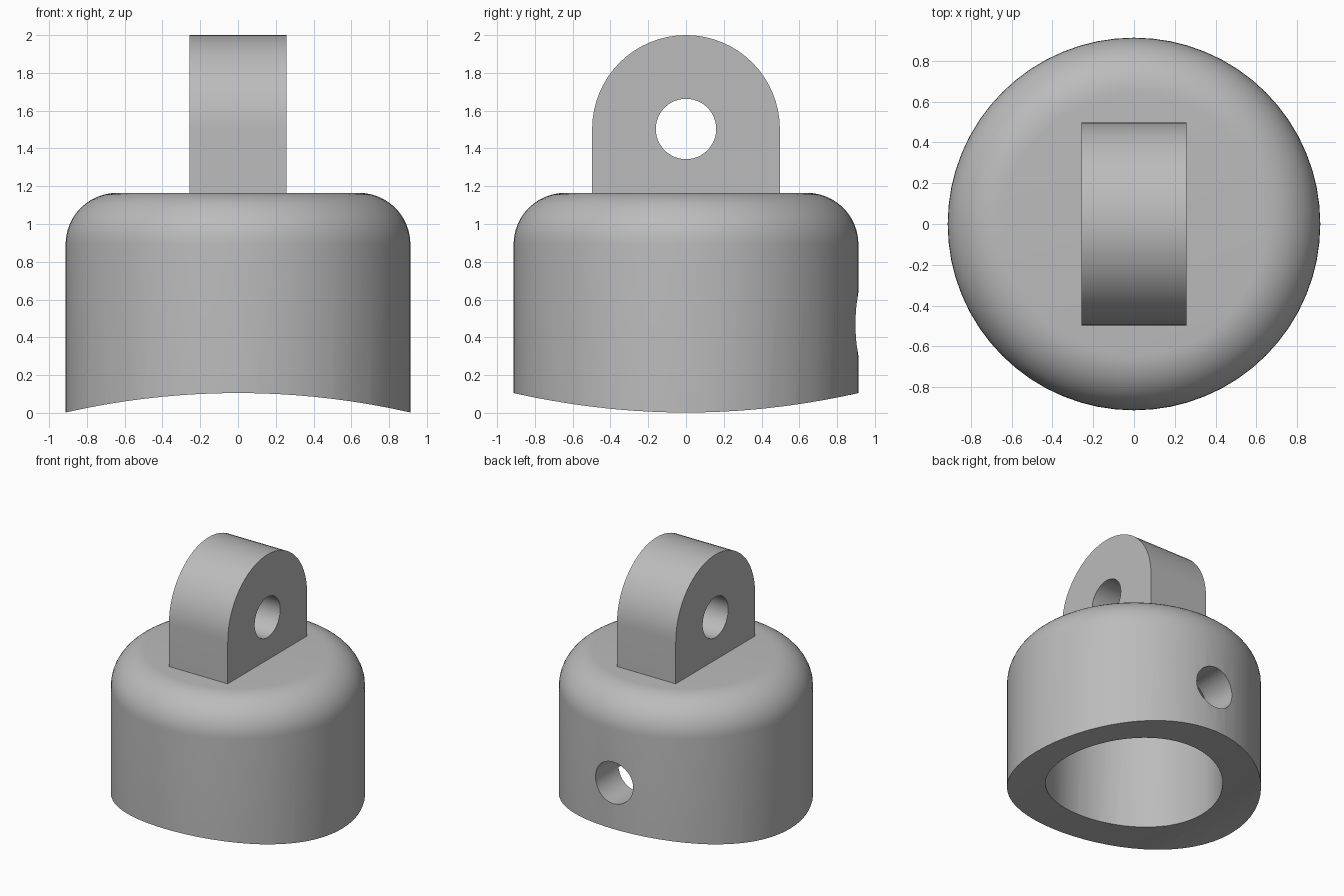
import bpy
import math
from mathutils import Matrix, Vector
import bmesh

cube = bpy.data.objects.get("Cube")
if cube:
    bpy.data.objects.remove(cube, do_unlink=True)

# Single plain grey
grey = bpy.data.materials.new("plain_grey")
grey.use_nodes = True
COLOUR = (0.5, 0.5, 0.5, 1)
grey.diffuse_color = COLOUR
grey.node_tree.nodes["Principled BSDF"].inputs["Base Color"].default_value = COLOUR

BODY_R, BORE_R = 0.913, 0.637
TOP_Z, FILLET = 1.165, 0.273
LUG_R, LUG_Z, LUG_HALF = 0.497, 1.503, 0.258


def make_object(name, bm):
    bmesh.ops.remove_doubles(bm, verts=bm.verts, dist=1e-5)
    bmesh.ops.recalc_face_normals(bm, faces=bm.faces)
    mesh = bpy.data.meshes.new(name)
    bm.to_mesh(mesh)
    bm.free()
    mesh.materials.append(grey)
    obj = bpy.data.objects.new(name, mesh)
    bpy.context.collection.objects.link(obj)
    return obj


def rod(name, radius, length, centre, axis, segments):
    bm = bmesh.new()
    turn = Matrix.Rotation(math.pi / 2, 4, axis)
    bmesh.ops.create_cone(bm, cap_ends=True, segments=segments, radius1=radius,
                          radius2=radius, depth=length,
                          matrix=Matrix.Translation(centre) @ turn)
    return make_object(name, bm)


def activate(obj):
    bpy.ops.object.select_all(action='DESELECT')
    obj.select_set(True)
    bpy.context.view_layer.objects.active = obj


def cut(obj, cutter):
    cutter.hide_render = True
    mod = obj.modifiers.new("cut", 'BOOLEAN')
    mod.operation = 'DIFFERENCE'
    mod.solver = 'EXACT'
    mod.object = cutter
    activate(obj)
    bpy.ops.object.modifier_apply(modifier=mod.name)
    bpy.data.objects.remove(cutter, do_unlink=True)


def smooth(obj):
    activate(obj)
    bpy.ops.object.shade_smooth_by_angle(angle=math.radians(30))


# Cap body: lathed hollow cup with a rounded shoulder
shoulder = TOP_Z - FILLET
profile = [(0, shoulder), (BORE_R, shoulder), (BORE_R, -0.1), (BODY_R, -0.1)]
for i in range(13):
    a = math.pi / 2 * i / 12
    profile.append((BODY_R - FILLET + FILLET * math.cos(a),
                    shoulder + FILLET * math.sin(a)))
profile.append((0, TOP_Z))
bm = bmesh.new()
verts = [bm.verts.new((r, 0, z)) for r, z in profile]
edges = [bm.edges.new(pair) for pair in zip(verts, verts[1:])]
bmesh.ops.spin(bm, geom=verts + edges, cent=(0, 0, 0), axis=(0, 0, 1),
               angle=math.tau, steps=64, use_merge=True)
cap_body = make_object("cap_body", bm)

# Saddle-shaped underside and the screw hole in the back wall
saddle_r = 4.1
cut(cap_body, rod("saddle_cutter", saddle_r, 3, (0, 0, 0.105 - saddle_r), 'X', 256))
cut(cap_body, rod("screw_cutter", 0.165, 0.9, (0, 0.75, 0.47), 'X', 48))
smooth(cap_body)

# Lug: round-topped plate extruded along x, with a cross hole
outline = [(-LUG_R, TOP_Z - 0.01), (LUG_R, TOP_Z - 0.01)]
for i in range(33):
    a = math.pi * i / 32
    outline.append((LUG_R * math.cos(a), LUG_Z + LUG_R * math.sin(a)))
bm = bmesh.new()
side = bm.faces.new([bm.verts.new((-LUG_HALF, y, z)) for y, z in outline])
result = bmesh.ops.extrude_face_region(bm, geom=[side], use_keep_orig=True)
moved = [v for v in result["geom"] if isinstance(v, bmesh.types.BMVert)]
bmesh.ops.translate(bm, verts=moved, vec=Vector((2 * LUG_HALF, 0, 0)))
lug = make_object("lug", bm)
cut(lug, rod("eye_cutter", 0.16, 1, (0, 0, LUG_Z), 'Y', 48))
smooth(lug)
